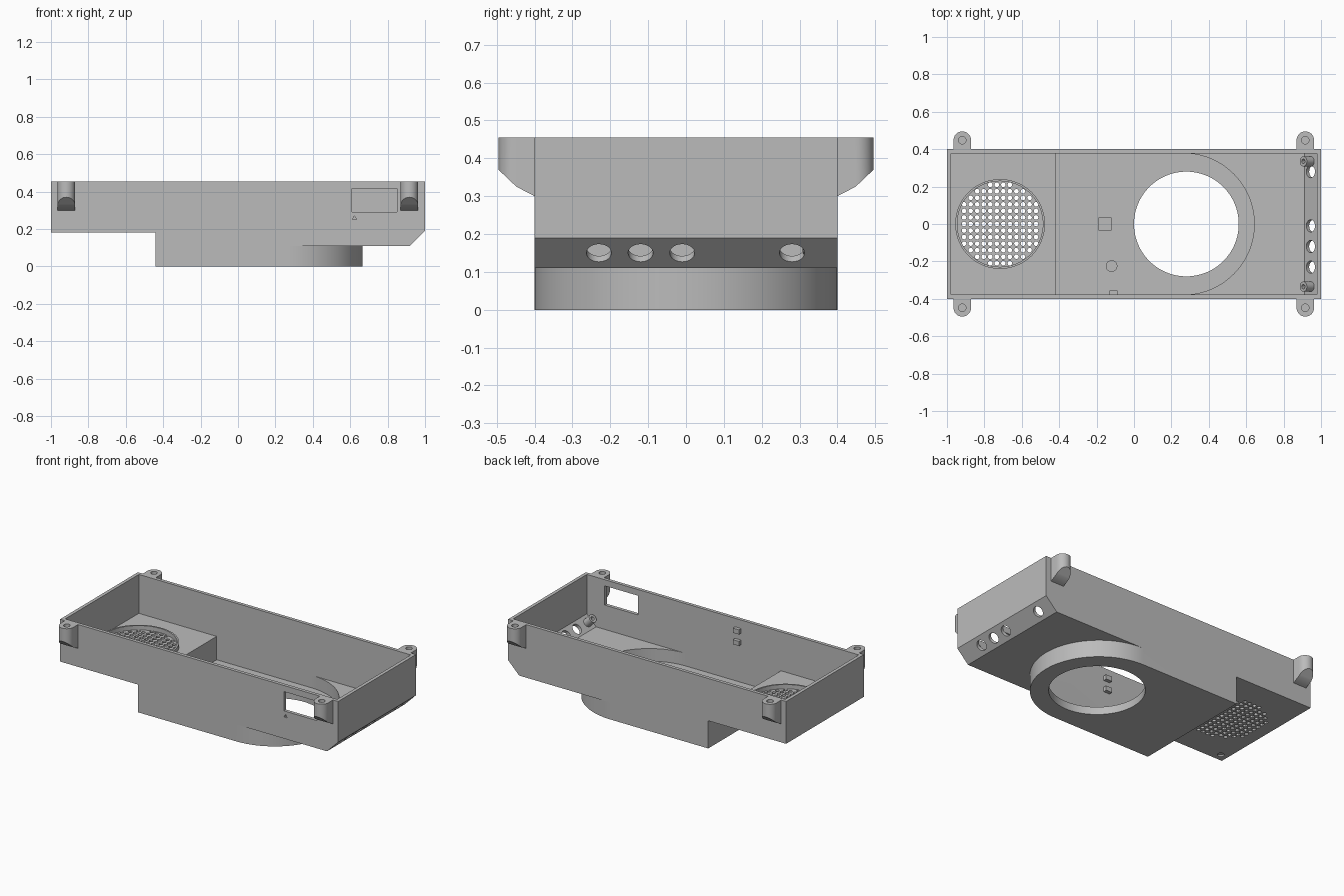
import bpy, bmesh, math
from mathutils import Vector, Matrix

cube = bpy.data.objects.get("Cube")
if cube:
    bpy.data.objects.remove(cube, do_unlink=True)

grey = bpy.data.materials.new("plain_grey")
grey.use_nodes = True
grey.diffuse_color = (0.5, 0.5, 0.5, 1)
grey.node_tree.nodes["Principled BSDF"].inputs["Base Color"].default_value = (0.5, 0.5, 0.5, 1)

TOP, WALL = 0.455, 0.022
parts = []


def finish(name, bm):
    bmesh.ops.recalc_face_normals(bm, faces=bm.faces)
    mesh = bpy.data.meshes.new(name)
    bm.to_mesh(mesh)
    bm.free()
    mesh.materials.append(grey)
    obj = bpy.data.objects.new(name, mesh)
    bpy.context.collection.objects.link(obj)
    return obj


def add_prism(bm, pts, lo, hi, plane):
    place = (lambda a, b, t: (a, t, b)) if plane == "xz" else (lambda a, b, t: (a, b, t))
    ends = [[bm.verts.new(place(a, b, t)) for a, b in pts] for t in (lo, hi)]
    for ring in ends:
        bm.faces.new(ring)
    for i in range(len(pts)):
        j = (i + 1) % len(pts)
        bm.faces.new((ends[0][i], ends[0][j], ends[1][j], ends[1][i]))


def prism(name, pts, lo, hi, plane):
    bm = bmesh.new()
    add_prism(bm, pts, lo, hi, plane)
    return finish(name, bm)


def add_rod(bm, centre, radius, depth, axis=(0, 0, 1), sides=32):
    turn = Vector((0, 0, 1)).rotation_difference(Vector(axis)).to_matrix().to_4x4()
    bmesh.ops.create_cone(bm, cap_ends=True, segments=sides, radius1=radius, radius2=radius,
                          depth=depth, matrix=Matrix.Translation(centre) @ turn)


def rod(name, *args, **kw):
    bm = bmesh.new()
    add_rod(bm, *args, **kw)
    return finish(name, bm)


def box(name, x0, x1, y0, y1, z0, z1):
    return prism(name, [(x0, y0), (x1, y0), (x1, y1), (x0, y1)], z0, z1, "xy")


def combine(target, tool, operation="DIFFERENCE"):
    tool.hide_render = True
    mod = target.modifiers.new("combine", "BOOLEAN")
    mod.operation, mod.solver, mod.object = operation, "EXACT", tool
    bpy.context.view_layer.update()
    result = bpy.data.meshes.new_from_object(
        target.evaluated_get(bpy.context.evaluated_depsgraph_get()))
    target.modifiers.clear()
    target.data = result
    bpy.data.objects.remove(tool, do_unlink=True)


def d_shape(left, radius):
    arc = [math.radians(-90 + 180 * i / 48) for i in range(49)]
    curve = [(0.265 + radius * math.cos(a), radius * math.sin(a)) for a in arc]
    return [(left, -radius)] + curve + [(left, radius)]


# Outer shell with the rounded lower chamber
body = prism("case_body", [(-1, TOP), (-1, 0.18), (-0.44, 0.18), (-0.44, 0.11),
                           (0.92, 0.11), (1, 0.19), (1, TOP)], -0.4, 0.4, "xz")
combine(body, prism("chamber", d_shape(-0.44, 0.4), 0, 0.2, "xy"), "UNION")

# Hollow interior
left, right = -1 + WALL, 1 - WALL
combine(body, prism("hollow", [(left, 0.6), (left, 0.202), (-0.418, 0.202), (-0.418, 0.132),
                               (0.911, 0.132), (right, 0.199), (right, 0.6)],
                    -0.4 + WALL, 0.4 - WALL, "xz"))
combine(body, prism("chamber_hollow", d_shape(-0.418, 0.4 - WALL), 0.05, 0.3, "xy"))

# Openings: large round hole, grille, sloped end holes, side window and small marks
bm = bmesh.new()
add_rod(bm, (0.28, 0, 0.03), 0.28, 0.2, sides=96)
for col in range(12):
    for row in range(13):
        dx, dy = (col - 5.5) * 0.035, (row - 6) * 0.035
        if math.hypot(dx, dy) < 0.22:
            add_rod(bm, (-0.716 + dx, dy, 0.19), 0.0125, 0.1, sides=12)
for y in (-0.23, -0.12, -0.01, 0.28):
    add_rod(bm, (0.957, y, 0.153), 0.033, 0.08, axis=(1, 0, -1))
add_rod(bm, (-0.95, -0.35, 0.18), 0.02, 0.02)
add_prism(bm, [(0.61, 0.29), (0.85, 0.29), (0.85, 0.415), (0.61, 0.415)], -0.45, -0.35, "xz")
add_prism(bm, [(0.61, 0.25), (0.635, 0.25), (0.6225, 0.27)], -0.45, -0.39, "xz")
combine(body, finish("openings", bm))
parts.append(body)

# Raised rim around the grille
rim = rod("grille_rim", (-0.716, 0, 0.215), 0.24, 0.03, sides=64)
combine(rim, rod("rim_cutter", (-0.716, 0, 0.215), 0.229, 0.1, sides=64))
parts.append(rim)


# Screw ears: rounded tabs with a sloped underside and a blind hole
def screw_ear(name, x, side):
    rows = [(0.39, 0.047, 0.3), (0.4, 0.047, 0.3), (0.448, 0.047, 0.325)]
    for i in range(1, 10):
        a = math.radians(i * 9.9)
        y = 0.448 + 0.047 * math.sin(a)
        rows.append((y, 0.047 * math.cos(a), 0.325 + (y - 0.448) * 0.95))
    bm = bmesh.new()
    loops = [[bm.verts.new((x + sx * w, side * y, z)) for sx, z in
              ((-1, low), (1, low), (1, TOP), (-1, TOP))] for y, w, low in rows]
    for a, b in zip(loops, loops[1:]):
        for i in range(4):
            j = (i + 1) % 4
            bm.faces.new((a[i], a[j], b[j], b[i]))
    bm.faces.new(loops[0])
    bm.faces.new(loops[-1])
    ear = finish(name, bm)
    combine(ear, rod("ear_cutter", (x, side * 0.448, TOP), 0.02, 0.16, sides=24))
    combine(ear, box("ear_trim", x - 0.1, x + 0.1, *sorted((side * 0.3, side * 0.399)), 0.2, 0.6))
    parts.append(ear)


for side, word in ((-1, "front"), (1, "back")):
    screw_ear(word + "_right_ear", -0.918, side)
    screw_ear(word + "_left_ear", 0.916, side)

    # Hollow mounting posts standing on the sloped end
    post = rod(word + "_post", (0.93, side * 0.335, 0.18), 0.027, 0.07, axis=(-1, 0, 1), sides=24)
    combine(post, rod("post_cutter", (0.905, side * 0.335, 0.205), 0.012, 0.06,
                      axis=(-1, 0, 1), sides=16))
    parts.append(post)

# Small pegs and locating bosses inside
for z, word in ((0.385, "upper"), (0.31, "lower")):
    parts.append(box(word + "_wall_peg", -0.132, -0.088, -0.38, -0.355, z - 0.015, z + 0.015))
parts.append(box("square_boss", -0.19, -0.12, -0.035, 0.035, 0.045, 0.065))
parts.append(rod("round_boss", (-0.12, -0.225, 0.055), 0.031, 0.02))

# Smooth the curves while keeping edges sharp
bpy.ops.object.select_all(action="DESELECT")
for obj in parts:
    obj.select_set(True)
bpy.context.view_layer.objects.active = body
bpy.ops.object.shade_smooth_by_angle(angle=math.radians(30))
